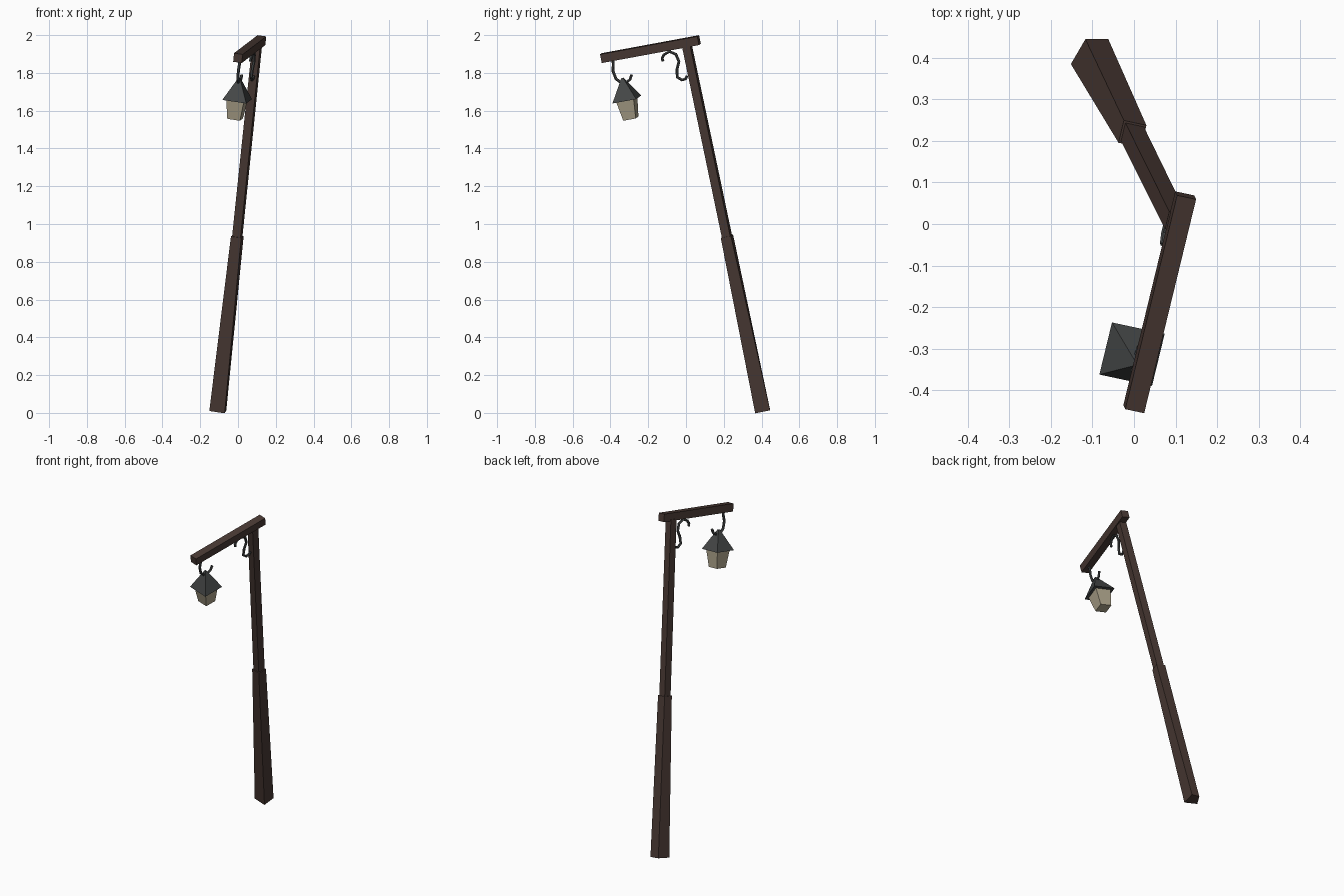
import bpy
from mathutils import Matrix, Vector

if "Cube" in bpy.data.objects:
    bpy.data.objects.remove(bpy.data.objects["Cube"])

# Leaning frame: local -y runs along the arm, local z up the post,
# origin where the post meets the arm
X = Vector((0.967, -0.208, -0.144)).normalized()
Z = Vector((0.1013, -0.2045, 0.9737))
Z = (Z - X * Z.dot(X)).normalized()
Y = Z.cross(X)
FRAME = Matrix.Translation((0.108, 0.002, 1.961)) @ Matrix((X, Y, Z)).transposed().to_4x4()


def material(name, rgb):
    m = bpy.data.materials.new(name)
    m.diffuse_color = (*rgb, 1)
    m.use_nodes = True
    m.node_tree.nodes["Principled BSDF"].inputs["Base Color"].default_value = m.diffuse_color
    return m


WOOD = material("dark_wood", (0.066, 0.041, 0.034))
IRON = material("dark_iron", (0.058, 0.062, 0.062))
GLASS = material("pale_lamp_glass", (0.42, 0.37, 0.26))


def add(name, data, mat):
    data.materials.append(mat)
    ob = bpy.data.objects.new(name, data)
    ob.matrix_world = FRAME
    bpy.context.collection.objects.link(ob)
    return ob


def square(size, cx=0, cy=0):
    h = size / 2
    return [(cx + a * h, cy + b * h) for a, b in ((-1, -1), (1, -1), (1, 1), (-1, 1))]


def prism(name, low, z0, high, z1, mat):
    """Solid between a lower and an upper four-sided outline."""
    verts = [(x, y, z0) for x, y in low] + [(x, y, z1) for x, y in high]
    faces = [(3, 2, 1, 0), (4, 5, 6, 7)]
    faces += [(i, (i + 1) % 4, (i + 1) % 4 + 4, i + 4) for i in range(4)]
    me = bpy.data.meshes.new(name)
    me.from_pydata(verts, [], faces)
    return add(name, me, mat)


def rod(name, path, radius):
    """Six-sided iron rod bent in the plane of the arm."""
    cu = bpy.data.curves.new(name, 'CURVE')
    cu.dimensions = '3D'
    cu.bevel_depth = radius
    cu.bevel_resolution = 1
    cu.use_fill_caps = True
    sp = cu.splines.new('POLY')
    sp.points.add(len(path) - 1)
    for p, (y, z) in zip(sp.points, path):
        p.co = (0, y, z, 1)
    sp.use_smooth = False
    return add(name, cu, IRON)


# Post: thick, slightly uneven foot section and a thin upper section
PX, PY = -0.005, -0.002
foot = [(PX - 0.045, PY - 0.037), (PX + 0.039, PY - 0.038),
        (PX + 0.029, PY + 0.042), (PX - 0.025, PY + 0.030)]
prism("lower_post", foot, -2.004, square(0.056, PX, PY), -1.054, WOOD)
prism("upper_post", square(0.046, PX, PY), -1.08, square(0.044, PX, PY), -0.015, WOOD)

# Arm
w = 0.0235
prism("arm", [(-w, -0.468), (w, -0.468), (w, 0.07), (-w, 0.07)], -w,
      [(-w, -0.468), (w, -0.468), (w, 0.07), (-w, 0.07)], w, WOOD)

# Scroll bracket in the corner of post and arm
rod("scroll_bracket", [(-0.146, -0.076), (-0.147, -0.06), (-0.133, -0.042), (-0.100, -0.031),
                       (-0.069, -0.052), (-0.061, -0.092), (-0.080, -0.132),
                       (-0.088, -0.172), (-0.066, -0.192), (-0.045, -0.190),
                       (-0.034, -0.176)], 0.008)

# Hanging hook
rod("lantern_hook", [(-0.413, -0.018), (-0.413, -0.040), (-0.423, -0.078), (-0.416, -0.122),
                     (-0.394, -0.146), (-0.365, -0.150), (-0.342, -0.140),
                     (-0.328, -0.116)], 0.008)

# Lantern
LY = -0.381
prism("lantern_roof", square(0.131, 0, LY), -0.241, square(0.010, 0, LY), -0.124, IRON)
prism("lantern_glass", square(0.069, 0, LY), -0.345, square(0.096, 0, LY), -0.240, GLASS)
